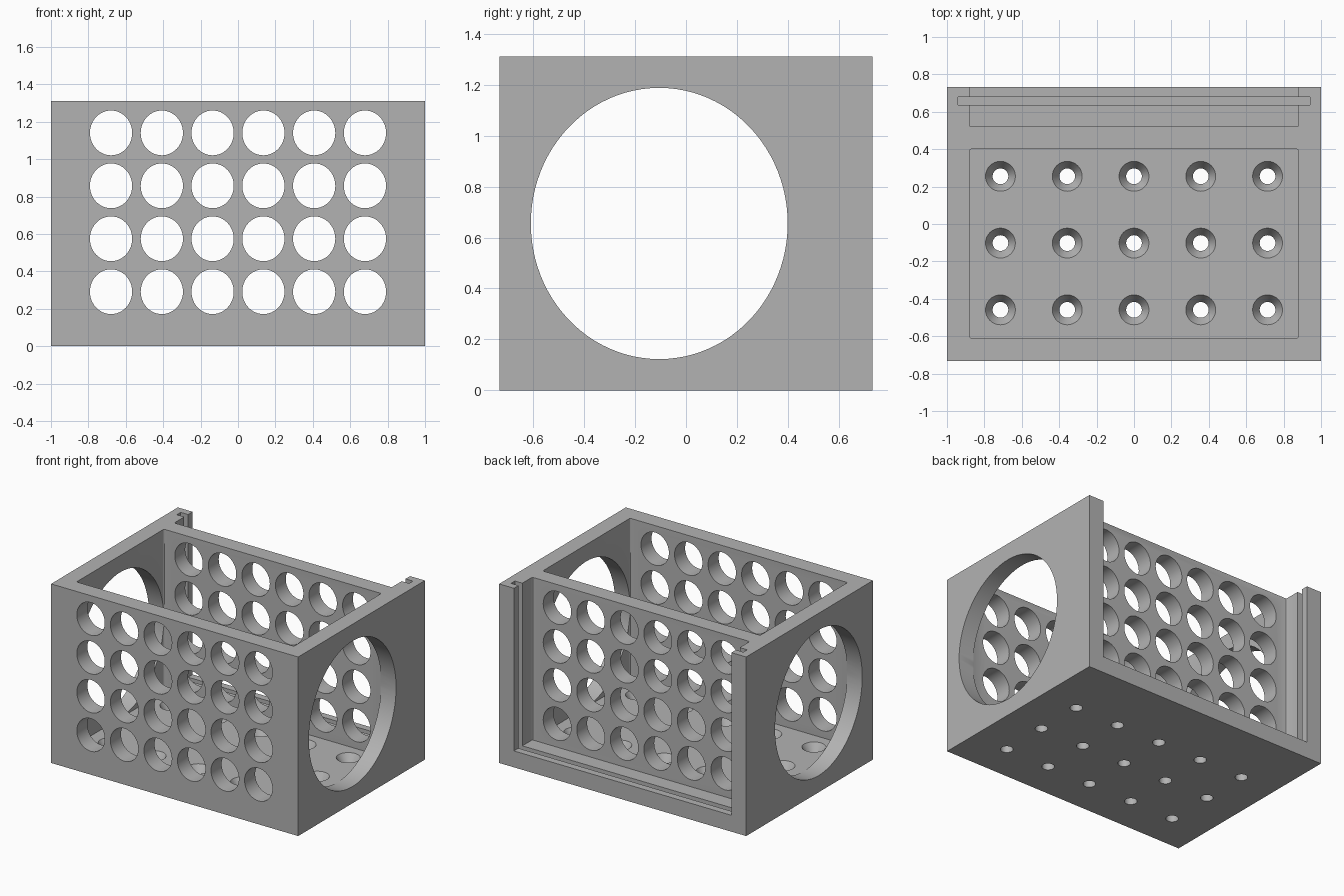
import bpy, bmesh, math
from mathutils import Matrix, Vector

if "Cube" in bpy.data.objects:
    bpy.data.objects.remove(bpy.data.objects["Cube"], do_unlink=True)

WIDTH, DEPTH, HEIGHT = 2.0, 1.465, 1.31
WALL = 0.12
INNER_X = 1 - WALL
TOP = HEIGHT + 0.2          # cutters run past the open top
BACK = DEPTH / 2

grey = bpy.data.materials.new("plain grey")
grey.use_nodes = True
colour = (0.45, 0.45, 0.45, 1)
grey.diffuse_color = colour
grey.node_tree.nodes["Principled BSDF"].inputs["Base Color"].default_value = colour


def make_object(name, bm):
    mesh = bpy.data.meshes.new(name)
    bmesh.ops.recalc_face_normals(bm, faces=bm.faces)
    bm.to_mesh(mesh)
    bm.free()
    mesh.materials.append(grey)
    obj = bpy.data.objects.new(name, mesh)
    bpy.context.collection.objects.link(obj)
    return obj


def box(name, low, high, rounding=0):
    low, high = Vector(low), Vector(high)
    size = high - low
    bm = bmesh.new()
    bmesh.ops.create_cube(bm, size=1, matrix=Matrix.Translation((low + high) / 2)
                          @ Matrix.Diagonal((*size, 1)))
    if rounding:
        upright = [e for e in bm.edges
                   if abs(e.verts[0].co.z - e.verts[1].co.z) > 0.01]
        bmesh.ops.bevel(bm, geom=upright, offset=rounding, segments=3,
                        profile=0.5, affect='EDGES')
    return make_object(name, bm)


def rods(name, places, length, r_low, r_high, segments, turn=Matrix(), squash=(1, 1)):
    """Equal rods or cones, squashed across their axis, turned, then placed."""
    bm = bmesh.new()
    for place in places:
        bmesh.ops.create_cone(bm, cap_ends=True, segments=segments, radius1=r_low,
                              radius2=r_high, depth=length,
                              matrix=Matrix.Translation(place) @ turn
                              @ Matrix.Diagonal((*squash, 1, 1)))
    return make_object(name, bm)


def cut(body, cutter):
    cutter.hide_render = True
    mod = body.modifiers.new(cutter.name, 'BOOLEAN')
    mod.operation, mod.solver, mod.object = 'DIFFERENCE', 'EXACT', cutter
    bpy.context.view_layer.objects.active = body
    bpy.ops.object.modifier_apply(modifier=mod.name)
    bpy.data.objects.remove(cutter, do_unlink=True)


body = box("vented_enclosure", (-1, -BACK, 0), (1, BACK, HEIGHT))

# Open chamber, rear bay and the slot for a sliding panel
cut(body, box("chamber", (-INNER_X, -0.61, WALL), (INNER_X, 0.4, TOP), 0.01))
cut(body, box("rear_bay", (-INNER_X, 0.52, WALL), (INNER_X, 1, TOP), 0.01))
cut(body, box("panel_slot", (-0.94, 0.635, WALL / 2), (0.94, 0.68, TOP)))

# Rows of vents through the front and back walls
vents = [((i - 2.5) * 0.2715, 0, 0.291 + k * 0.283)
         for i in range(6) for k in range(4)]
cut(body, rods("vents", vents, 2, 0.113, 0.113, 48,
               Matrix.Rotation(math.pi / 2, 4, 'X'), (1, 1.06)))

# Large oval opening through both side walls
cut(body, rods("side_opening", [(0, -0.105, HEIGHT / 2)], 3, 0.504, 0.504, 96,
               Matrix.Rotation(math.pi / 2, 4, 'Y'), (1.056, 1)))

# Countersunk screw holes in the floor
grid = [(i * 0.357, -0.102 + j * 0.357) for i in range(-2, 3) for j in (-1, 0, 1)]
cut(body, rods("screw_holes", [(x, y, 0) for x, y in grid], 0.4, 0.042, 0.042, 32))
cut(body, rods("countersinks", [(x, y, 0.095) for x, y in grid],
               0.07, 0.042, 0.0863, 32))

# Smooth bores, sharp corners
bpy.ops.object.select_all(action='DESELECT')
body.select_set(True)
bpy.context.view_layer.objects.active = body
bpy.ops.object.shade_smooth_by_angle(angle=math.radians(30))
